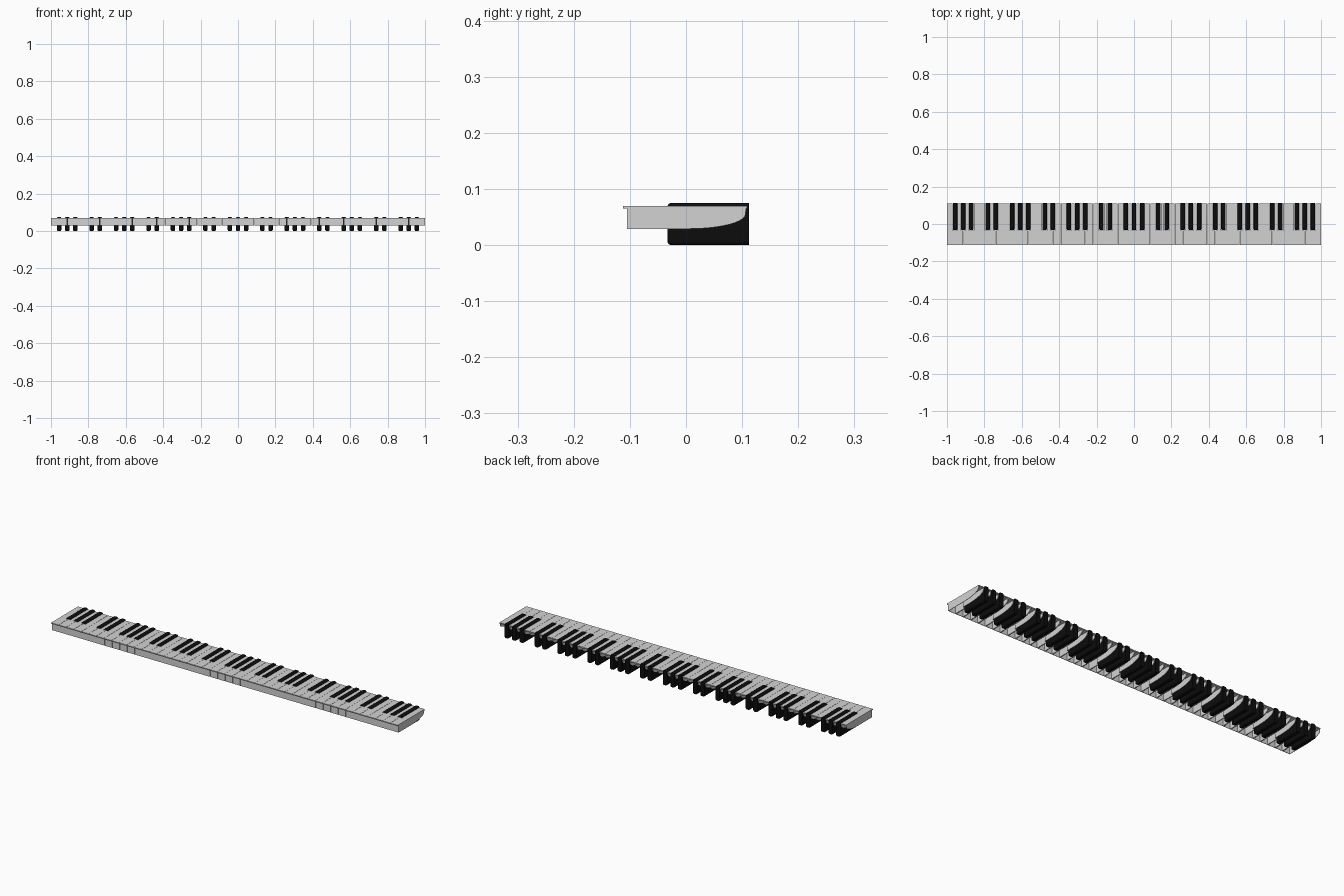
import bpy, bmesh, math

if "Cube" in bpy.data.objects:
    bpy.data.objects.remove(bpy.data.objects["Cube"])

N = 46                       # white keys, starting on F
W = 2.0 / N                  # pitch of a white key
GAP = 0.0005                 # half gap between white keys
NOTCH = 0.0128               # half width of the cut-out around a black key
NOTCH_Y = -0.034
Y_LIP, Y_FRONT, Y_BACK = -0.112, -0.105, 0.109
Z_TOP, Z_LIP, Z_LOW = 0.070, 0.065, 0.029
T = 0.002                    # wall thickness


def material(name, v):
    m = bpy.data.materials.new(name)
    m.diffuse_color = (v, v, v, 1)
    m.use_nodes = True
    m.node_tree.nodes["Principled BSDF"].inputs["Base Color"].default_value = m.diffuse_color
    return m


white = material("key_white", 0.65)
black = material("key_black", 0.004)


def has_black(b):
    """True if a black key sits on boundary b (between white keys b-1 and b)."""
    return 0 < b < N and b % 7 in (1, 2, 3, 5, 6)


def prism(bm, pts, offset):
    """Extrude a closed 3D polygon by an offset vector."""
    a = [bm.verts.new(p) for p in pts]
    b = [bm.verts.new([p[i] + offset[i] for i in range(3)]) for p in pts]
    n = len(pts)
    bm.faces.new(a)
    bm.faces.new(b[::-1])
    for i in range(n):
        bm.faces.new((a[i], b[i], b[(i + 1) % n], a[(i + 1) % n]))


def finish(bm, name, mat):
    bmesh.ops.recalc_face_normals(bm, faces=bm.faces[:])
    me = bpy.data.meshes.new(name)
    bm.to_mesh(me)
    bm.free()
    me.materials.append(mat)
    ob = bpy.data.objects.new(name, me)
    bpy.context.collection.objects.link(ob)
    return ob


def wall_profile(y0):
    """Side wall outline in y, z: flat bottom that curves up to the back."""
    pts = [(y0, Z_LIP), (y0, Z_LOW)]
    for i in range(11):
        a = math.radians(9 * i)
        pts.append((0.006 + 0.100 * math.sin(a), 0.055 - 0.026 * math.cos(a)))
    return pts + [(0.107, Z_LIP)]


def side_wall(bm, x, inward, notched):
    """Wall along one long edge of a white key, stepping in at a notch."""
    if notched:
        xi = x + inward * (NOTCH - GAP)
        prism(bm, [(x, Y_FRONT, Z_LOW), (x, NOTCH_Y, Z_LOW),
                   (x, NOTCH_Y, Z_LIP), (x, Y_FRONT, Z_LIP)], (inward * T, 0, 0))
        prism(bm, [(x, NOTCH_Y - T, Z_LOW), (xi, NOTCH_Y - T, Z_LOW),
                   (xi, NOTCH_Y - T, Z_LIP), (x, NOTCH_Y - T, Z_LIP)], (0, T, 0))
        prism(bm, [(xi, y, z) for y, z in wall_profile(NOTCH_Y)], (inward * T, 0, 0))
    else:
        prism(bm, [(x, y, z) for y, z in wall_profile(Y_FRONT)], (inward * T, 0, 0))


# White keys: notched top plate with front lip, hollow underneath
for k in range(N):
    bm = bmesh.new()
    x0 = -1 + k * W + (GAP if k else 0)
    x1 = -1 + (k + 1) * W - (GAP if k < N - 1 else 0)
    left, right = has_black(k), has_black(k + 1)
    outline = [(x0, Y_LIP), (x1, Y_LIP)]
    if right:
        xr = x1 - NOTCH + GAP
        outline += [(x1, NOTCH_Y), (xr, NOTCH_Y), (xr, Y_BACK)]
    else:
        outline += [(x1, Y_BACK)]
    if left:
        xl = x0 + NOTCH - GAP
        outline += [(xl, Y_BACK), (xl, NOTCH_Y), (x0, NOTCH_Y)]
    else:
        outline += [(x0, Y_BACK)]
    prism(bm, [(x, y, Z_LIP) for x, y in outline], (0, 0, Z_TOP - Z_LIP))
    prism(bm, [(x0, Y_FRONT, Z_LOW), (x1, Y_FRONT, Z_LOW),
               (x1, Y_FRONT, Z_LIP), (x0, Y_FRONT, Z_LIP)], (0, T, 0))
    side_wall(bm, x0, 1, left)
    side_wall(bm, x1, -1, right)
    finish(bm, f"white_key_{k + 1}", white)

# Black keys: long rounded blocks with a square back
for b in range(1, N):
    if not has_black(b):
        continue
    bm = bmesh.new()
    x = -1 + b * W
    hw, yf, yb = 0.012, -0.033, 0.112
    prism(bm, [(x - hw, yf, 0), (x + hw, yf, 0), (x + hw, yb, 0), (x - hw, yb, 0)],
          (0, 0, 0.075))
    edges = [e for e in bm.edges if not all(v.co.y > 0.1 for v in e.verts)]
    bmesh.ops.bevel(bm, geom=edges, offset=0.007, segments=4, profile=0.5,
                    affect='EDGES', clamp_overlap=True)
    ob = finish(bm, f"black_key_{b}", black)
    bpy.ops.object.select_all(action='DESELECT')
    ob.select_set(True)
    bpy.context.view_layer.objects.active = ob
    bpy.ops.object.shade_smooth_by_angle(angle=math.radians(40))
